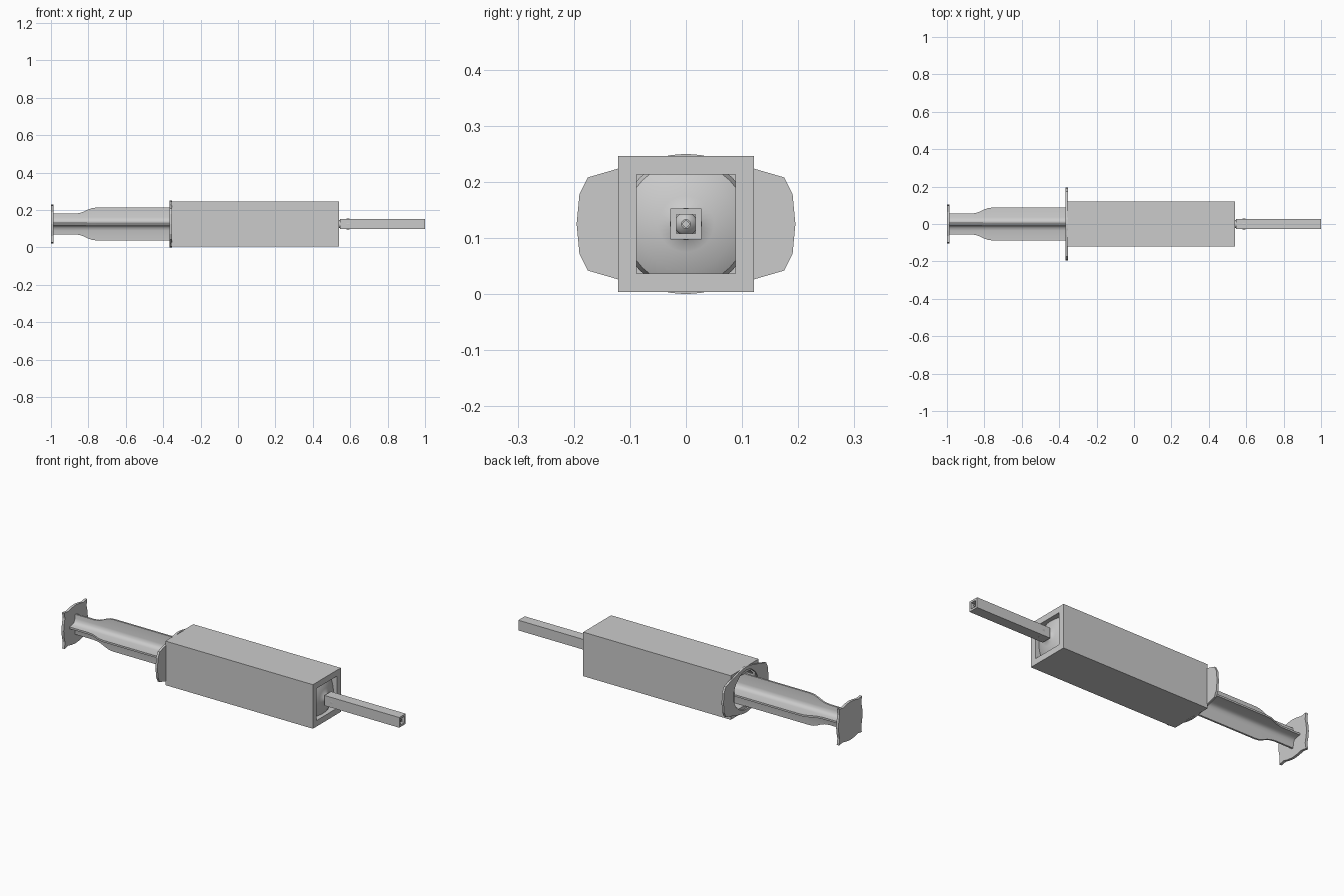
import bpy, bmesh, math

if "Cube" in bpy.data.objects:
    bpy.data.objects.remove(bpy.data.objects["Cube"])

CZ = 0.125  # height of the long axis


def finish(name, bm, smooth=False):
    bmesh.ops.remove_doubles(bm, verts=bm.verts, dist=1e-5)
    bmesh.ops.recalc_face_normals(bm, faces=bm.faces)
    me = bpy.data.meshes.new(name)
    bm.to_mesh(me)
    bm.free()
    ob = bpy.data.objects.new(name, me)
    bpy.context.collection.objects.link(ob)
    ob.location.z = CZ
    if smooth:
        bpy.ops.object.select_all(action='DESELECT')
        ob.select_set(True)
        bpy.context.view_layer.objects.active = ob
        bpy.ops.object.shade_smooth_by_angle(angle=math.radians(35))
    return ob


def loft(name, sections, closed=False, caps=True, smooth=False):
    """Skin a list of (x, [(y, z), ...]) sections along x."""
    bm = bmesh.new()
    rings = [[bm.verts.new((x, y, z)) for y, z in pts] for x, pts in sections]
    pairs = list(zip(rings, rings[1:]))
    if closed:
        pairs.append((rings[-1], rings[0]))
    for a, b in pairs:
        for i in range(len(a)):
            j = (i + 1) % len(a)
            bm.faces.new((a[i], a[j], b[j], b[i]))
    if caps and not closed:
        bm.faces.new(rings[0])
        bm.faces.new(rings[-1])
    return finish(name, bm, smooth)


def square(r):
    return [(-r, -r), (r, -r), (r, r), (-r, r)]


def circle(r, n=32):
    return [(r * math.cos(2 * math.pi * i / n), r * math.sin(2 * math.pi * i / n)) for i in range(n)]


def tube(name, x0, x1, outer, inner):
    return loft(name, [(x0, outer), (x1, outer), (x1, inner), (x0, inner)], closed=True)


def lathe(name, profile):
    return loft(name, [(x, circle(r)) for x, r in profile], smooth=True)


def quarter_turns(pts):
    out = []
    for _ in range(4):
        out += pts
        pts = [(-z, y) for y, z in pts]
    return out


# Square outer casing and square needle cover
tube("outer_casing", -0.357, 0.54, square(0.121), square(0.088))
tube("needle_cover", 0.545, 1.0, square(0.028), square(0.017))

# Round inner barrel with shoulder and nozzle
loft("inner_barrel", [(x, circle(r)) for x, r in
     [(-0.35, 0.1), (0.485, 0.1), (0.485, 0.117), (0.505, 0.11), (0.52, 0.085), (0.528, 0.05),
      (0.533, 0.03), (0.54, 0.022), (0.57, 0.022), (0.58, 0.0285), (0.595, 0.0285), (0.6, 0.02)]],
     caps=False, smooth=True)

# Needle with its inner sleeve tip
lathe("needle_sleeve", [(0.6, 0.02), (0.97, 0.021), (0.978, 0.017), (0.985, 0.008)])
lathe("needle", [(0.6, 0.006), (0.993, 0.006)])

# Finger flange with a round opening
right = [(0.195, 0), (0.19, 0.053), (0.175, 0.083), (0.12, 0.099), (0.06, 0.116), (0.025, 0.123)]
top = right + [(0, 0.125)] + [(-y, z) for y, z in reversed(right)]
outline = top + [(y, -z) for y, z in reversed(top[1:-1])]
hole = [(0.107 * math.cos(a), 0.107 * math.sin(a))
        for a in (math.atan2(z, y) for y, z in outline)]
tube("finger_flange", -0.365, -0.353, outline, hole)


# Plunger stem: filleted cross section that widens toward the barrel
def cross(r):
    return quarter_turns([(r, -0.005), (r, 0.005), (0.035, 0.007), (0.02, 0.011),
                          (0.011, 0.02), (0.007, 0.035)])


loft("plunger_stem", [(x, cross(r)) for x, r in
     [(-0.988, 0.055), (-0.875, 0.055), (-0.845, 0.059), (-0.82, 0.068), (-0.8, 0.078),
      (-0.78, 0.085), (-0.755, 0.088), (-0.05, 0.088)]], smooth=True)
lathe("plunger_stopper", [(-0.05, 0.098), (0.03, 0.098), (0.07, 0.02)])

# Thumb plate with wavy edges
plate = quarter_turns([(0.1, -0.098), (0.094, -0.065), (0.101, -0.035), (0.105, 0),
                       (0.101, 0.035), (0.094, 0.065)])
loft("thumb_plate", [(-1.0, plate), (-0.986, plate)])
